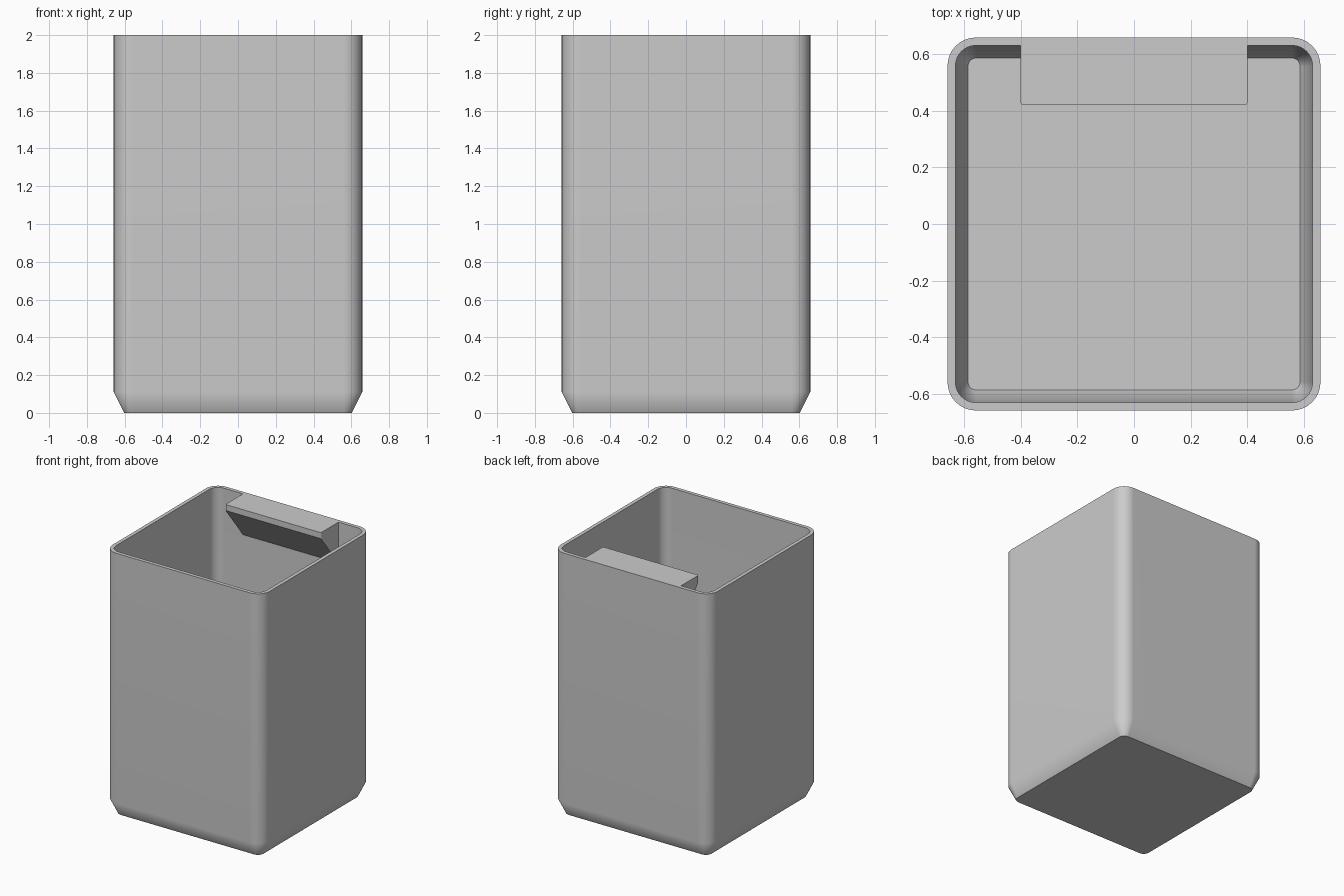
import bpy
import bmesh
import math

cube = bpy.data.objects.get("Cube")
if cube:
    bpy.data.objects.remove(cube, do_unlink=True)

CORNER_STEPS = 8

grey = bpy.data.materials.new("plain grey")
grey.use_nodes = True
colour = (0.6, 0.6, 0.6, 1)
grey.diffuse_color = colour
grey.node_tree.nodes["Principled BSDF"].inputs["Base Color"].default_value = colour


def finish(name, bm):
    """Turn a bmesh into a smooth-shaded object with crisp edges."""
    bmesh.ops.recalc_face_normals(bm, faces=bm.faces)
    mesh = bpy.data.meshes.new(name)
    bm.to_mesh(mesh)
    bm.free()
    mesh.materials.append(grey)
    obj = bpy.data.objects.new(name, mesh)
    bpy.context.collection.objects.link(obj)
    bpy.ops.object.select_all(action='DESELECT')
    obj.select_set(True)
    bpy.context.view_layer.objects.active = obj
    bpy.ops.object.shade_smooth_by_angle(angle=math.radians(35))
    weighted = obj.modifiers.new("flat_sides", 'WEIGHTED_NORMAL')
    weighted.keep_sharp = True
    return obj


def rounded_square(bm, half, radius, z):
    """Ring of vertices around a square with rounded corners."""
    ring = []
    for corner in range(4):
        middle = math.pi / 4 + corner * math.pi / 2
        cx = math.copysign(half - radius, math.cos(middle))
        cy = math.copysign(half - radius, math.sin(middle))
        for step in range(CORNER_STEPS + 1):
            a = corner * math.pi / 2 + step * math.pi / 2 / CORNER_STEPS
            ring.append(bm.verts.new((cx + radius * math.cos(a),
                                      cy + radius * math.sin(a), z)))
    return ring


# Open container: outside from base to rim, then inside down to the floor
bm = bmesh.new()
profile = [
    (0.603, 0.045, 0.0),
    (0.658, 0.1, 0.11),
    (0.658, 0.1, 2.0),
    (0.63, 0.072, 2.0),
    (0.63, 0.072, 0.115),
    (0.586, 0.03, 0.03),
]
rings = [rounded_square(bm, *row) for row in profile]
for low, high in zip(rings, rings[1:]):
    for i in range(len(low)):
        j = (i + 1) % len(low)
        bm.faces.new((low[i], low[j], high[j], high[i]))
bm.faces.new(rings[0])
bm.faces.new(rings[-1])
finish("container", bm)

# Grip ledge inside the back wall, with a sloping underside
bm = bmesh.new()
side = [(0.635, 2.0), (0.42, 2.0), (0.42, 1.955), (0.635, 1.685)]
left = [bm.verts.new((0.4, y, z)) for y, z in side]
right = [bm.verts.new((-0.4, y, z)) for y, z in side]
bm.faces.new(left)
bm.faces.new(right)
for i in range(len(side)):
    j = (i + 1) % len(side)
    bm.faces.new((left[i], left[j], right[j], right[i]))
front_edges = [e for e in bm.edges
               if all(abs(v.co.y - 0.42) < 0.001 for v in e.verts)
               and abs(e.verts[0].co.x - e.verts[1].co.x) < 0.001]
bmesh.ops.bevel(bm, geom=front_edges, offset=0.008, segments=3,
                profile=0.5, affect='EDGES')
finish("grip_ledge", bm)
